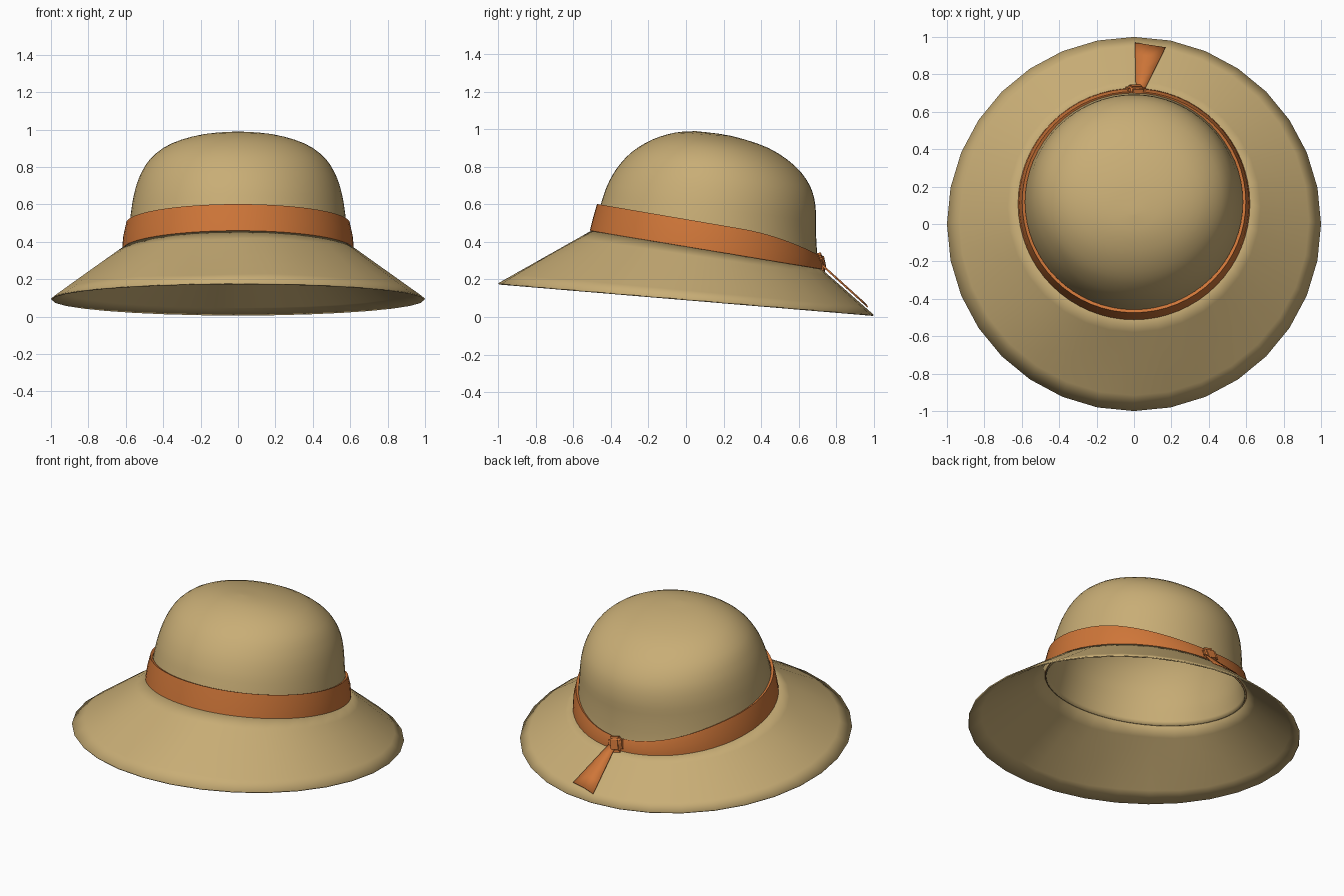
import bpy, bmesh, math

if "Cube" in bpy.data.objects:
    bpy.data.objects.remove(bpy.data.objects["Cube"])


def material(name, rgb):
    m = bpy.data.materials.new(name)
    m.diffuse_color = (*rgb, 1)
    m.use_nodes = True
    m.node_tree.nodes["Principled BSDF"].inputs["Base Color"].default_value = m.diffuse_color
    return m


STRAW = material("straw_tan", (0.58, 0.42, 0.18))
ORANGE = material("ribbon_orange", (0.62, 0.18, 0.04))


def finish(name, bm, mat, thickness=0, angle=40):
    me = bpy.data.meshes.new(name)
    bm.to_mesh(me)
    bm.free()
    ob = bpy.data.objects.new(name, me)
    bpy.context.collection.objects.link(ob)
    me.materials.append(mat)
    if thickness:
        s = ob.modifiers.new("thickness", "SOLIDIFY")
        s.thickness, s.offset = thickness, -1
    bpy.ops.object.select_all(action='DESELECT')
    bpy.context.view_layer.objects.active = ob
    ob.select_set(True)
    bpy.ops.object.shade_smooth_by_angle(angle=math.radians(angle))
    return ob


def ring(bm, p, n, ripple=0):
    """Tilted oval: front y, front z, back y, back z, half width, sag at the back."""
    yf, zf, yb, zb, rx, sag = p
    verts = []
    for k in range(n):
        t = 2 * math.pi * k / n
        f = (1 - math.cos(t)) / 2
        drop = sag * max(0, (-math.cos(t) - 0.3) / 0.7) ** 2
        wave = ripple * math.sin(7 * t) * max(0, math.cos(t + 0.4))
        verts.append(bm.verts.new((rx * math.sin(t), yf + (yb - yf) * f,
                                   zf + (zb - zf) * f - drop + wave)))
    return verts


def bridge(bm, rings, closed=False):
    pairs = list(zip(rings, rings[1:])) + ([(rings[-1], rings[0])] if closed else [])
    for a, b in pairs:
        n = len(a)
        for j in range(n):
            bm.faces.new((a[j], a[(j + 1) % n], b[(j + 1) % n], b[j]))


def smooth_path(pts, steps):
    """Catmull-Rom interpolation of ring parameters."""
    out = []
    for i in range(len(pts) - 1):
        a, b, c, d = (pts[max(i - 1, 0)], pts[i], pts[i + 1], pts[min(i + 2, len(pts) - 1)])
        for s in range(steps):
            u = s / steps
            out.append([0.5 * (2 * q + (r - p) * u + (2 * p - 5 * q + 4 * r - w) * u * u
                               + (3 * q - p - 3 * r + w) * u ** 3)
                        for p, q, r, w in zip(a, b, c, d)])
    return out + [pts[-1]]


# Crown: domed, leaning towards the back
crown = [(-0.49, 0.45, 0.71, 0.25, 0.608, 0),
         (-0.468, 0.55, 0.698, 0.35, 0.586, 0),
         (-0.448, 0.62, 0.692, 0.47, 0.574, 0),
         (-0.42, 0.70, 0.690, 0.59, 0.558, 0),
         (-0.37, 0.79, 0.66, 0.70, 0.528, 0),
         (-0.29, 0.878, 0.58, 0.805, 0.47, 0),
         (-0.18, 0.945, 0.44, 0.90, 0.36, 0),
         (-0.06, 0.982, 0.24, 0.965, 0.19, 0),
         (0.045, 0.99, 0.055, 0.99, 0.005, 0)]
bm = bmesh.new()
rings = [ring(bm, p, 64) for p in smooth_path(crown, 3)]
bridge(bm, rings)
bm.faces.new(rings[-1])
finish("crown", bm, STRAW, 0.008)

# Brim: wide sloping cone with a slight ripple near the front
outer = (-1.0, 0.18, 1.0, 0.012, 1.0, 0)
inner = (-0.495, 0.465, 0.715, 0.262, 0.612, 0)
bm = bmesh.new()
rings = []
for i in range(7):
    u = i / 6
    p = [a + (b - a) * u for a, b in zip(outer, inner)]
    rings.append(ring(bm, p, 32, 0.008 * math.sin(math.pi * u)))
bridge(bm, rings)
finish("brim", bm, STRAW, 0.008, 60)

# Ribbon band around the foot of the crown
band = [(-0.512, 0.46, 0.726, 0.255, 0.62, 0),
        (-0.495, 0.53, 0.724, 0.325, 0.614, 0.035),
        (-0.474, 0.602, 0.708, 0.40, 0.598, 0.07),
        (-0.458, 0.595, 0.694, 0.393, 0.582, 0.07),
        (-0.49, 0.455, 0.706, 0.25, 0.606, 0)]
bm = bmesh.new()
bridge(bm, [ring(bm, p, 64) for p in band], closed=True)
finish("ribbon_band", bm, ORANGE)

# Knot at the back of the band
bm = bmesh.new()
bmesh.ops.create_cube(bm, size=1)
bmesh.ops.bevel(bm, geom=bm.edges[:], offset=0.22, segments=3, affect='EDGES')
knot = finish("ribbon_knot", bm, ORANGE)
knot.scale = (0.10, 0.05, 0.10)
knot.location = (0.01, 0.716, 0.287)
knot.rotation_euler = (math.radians(12), math.radians(15), 0)

# Loose ribbon tail lying on the back of the brim, widening outwards
bm = bmesh.new()
rows = []
for i in range(5):
    u = i / 4
    row = []
    for v in (0, 0.5, 1):
        left, right = 0.01 - 0.005 * u, 0.06 + 0.108 * u
        y = 0.725 + u * (0.245 - 0.025 * v)
        z = 0.282 - (y - 0.72) * 0.905 + 0.006 * math.sin(math.pi * v)
        row.append(bm.verts.new((left + (right - left) * v, y, z)))
    rows.append(row)
for a, b in zip(rows, rows[1:]):
    for j in range(2):
        bm.faces.new((a[j], b[j], b[j + 1], a[j + 1]))
bmesh.ops.recalc_face_normals(bm, faces=bm.faces[:])
if sum(f.normal.z for f in bm.faces) < 0:
    bmesh.ops.reverse_faces(bm, faces=bm.faces[:])
finish("ribbon_tail", bm, ORANGE, 0.006)
